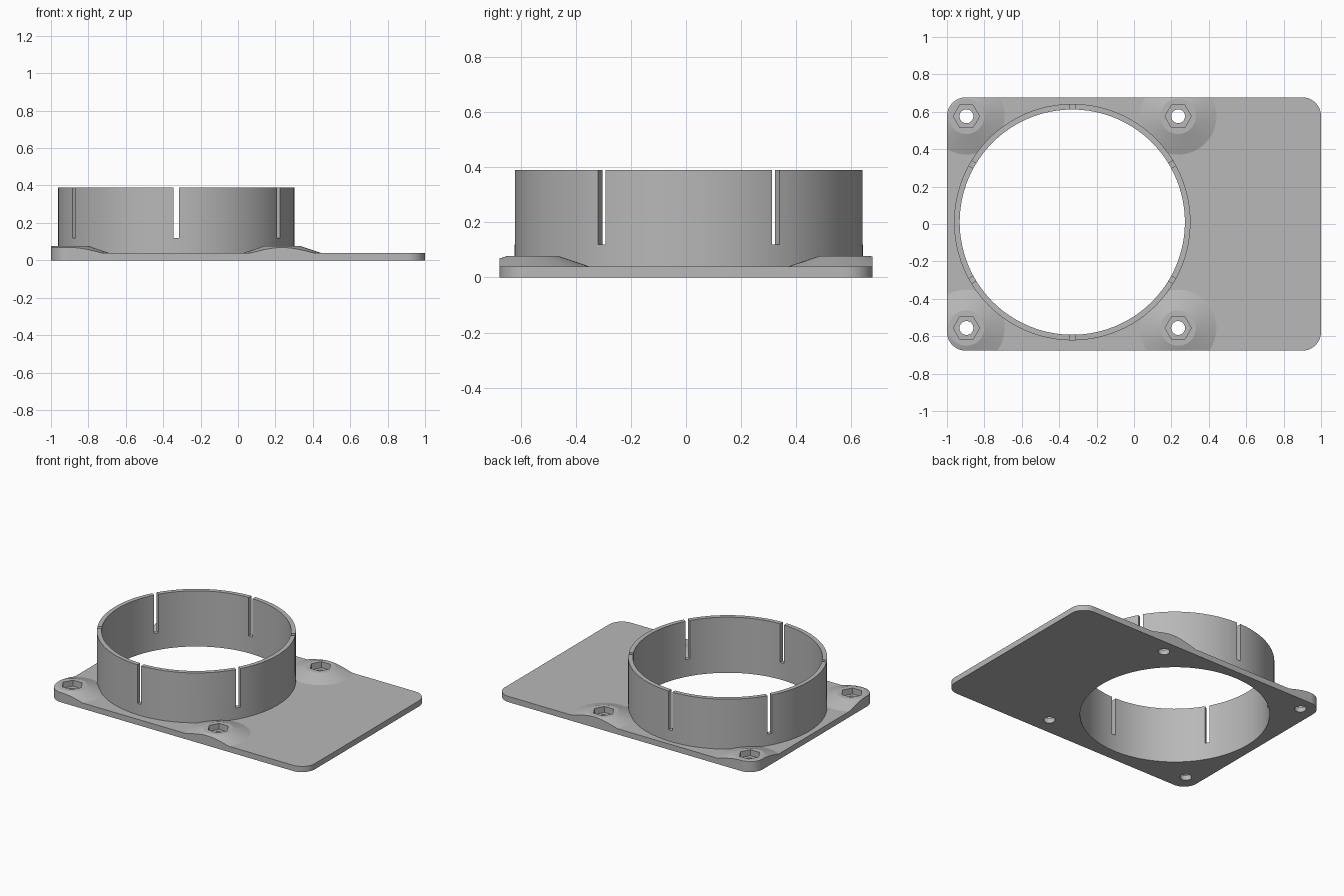
import bpy, math
from mathutils import Vector

cube = bpy.data.objects.get("Cube")
if cube:
    bpy.data.objects.remove(cube, do_unlink=True)

grey = bpy.data.materials.new("plain_grey")
grey.use_nodes = True
GREY = (0.48, 0.48, 0.48, 1)
grey.diffuse_color = GREY
grey.node_tree.nodes["Principled BSDF"].inputs["Base Color"].default_value = GREY

CX, CY = -0.33, 0.01            # collar centre
OFFSET = 0.566                  # screw spacing from the collar centre
SCREWS = [(CX + sx * OFFSET, CY + sy * OFFSET) for sx in (-1, 1) for sy in (-1, 1)]


def finish(name):
    ob = bpy.context.object
    ob.name = name
    ob.data.materials.clear()
    ob.data.materials.append(grey)
    return ob


def box(name, centre, size, turn=0):
    bpy.ops.mesh.primitive_cube_add(size=1, location=centre, rotation=(0, 0, turn))
    ob = finish(name)
    ob.scale = size
    return ob


def cone(name, x, y, r1, r2, z1, z2, sides):
    bpy.ops.mesh.primitive_cone_add(vertices=sides, radius1=r1, radius2=r2, depth=z2 - z1,
                                    location=(x, y, (z1 + z2) / 2))
    return finish(name)


def tube(name, x, y, r, z1, z2, sides):
    return cone(name, x, y, r, r, z1, z2, sides)


def combine(target, tool, operation):
    mod = target.modifiers.new(operation.lower(), 'BOOLEAN')
    mod.operation = operation
    mod.solver = 'EXACT'
    mod.object = tool
    bpy.context.view_layer.update()
    bpy.context.view_layer.objects.active = target
    bpy.ops.object.modifier_apply(modifier=mod.name)
    bpy.data.objects.remove(tool, do_unlink=True)


# Oversized slab with four sloped screw bosses
body = box("mounting_plate_with_collar", (0, 0, 0.02), (2.4, 1.8, 0.04))
for x, y in SCREWS:
    combine(body, cone("boss", x, y, 0.264, 0.095, 0.02, 0.077, 64), 'UNION')

# Trim everything to the rounded outline
HX, HY, R = 1.0, 0.677, 0.1
outline = []
for i, (sx, sy) in enumerate([(1, 1), (-1, 1), (-1, -1), (1, -1)]):
    for k in range(13):
        a = (i + k / 12) * math.pi / 2
        outline.append(Vector((sx * (HX - R) + R * math.cos(a),
                               sy * (HY - R) + R * math.sin(a))))
n = len(outline)
verts = [(p.x, p.y, z) for z in (-0.5, 0.5) for p in outline]
faces = [list(range(n))[::-1], list(range(n, 2 * n))]
faces += [(i, (i + 1) % n, n + (i + 1) % n, n + i) for i in range(n)]
mesh = bpy.data.meshes.new("outline")
mesh.from_pydata(verts, [], faces)
trim = bpy.data.objects.new("outline", mesh)
bpy.context.collection.objects.link(trim)
mesh.materials.append(grey)
combine(body, trim, 'INTERSECT')

# Round collar with its through opening
combine(body, tube("collar", CX, CY, 0.632, 0.02, 0.39, 128), 'UNION')
combine(body, tube("opening", CX, CY, 0.602, -0.2, 0.6, 128), 'DIFFERENCE')

# Six slots in the collar, cut in opposite pairs
for i in range(3):
    turn = math.radians(30 + 60 * i)
    combine(body, box("slot", (CX, CY, 0.32), (1.5, 0.03, 0.4), turn), 'DIFFERENCE')

# Screw holes with hexagonal nut pockets
for x, y in SCREWS:
    pocket = tube("nut_pocket", x, y, 0.07, 0.035, 0.2, 6)
    pocket.rotation_euler.z = math.radians(30)
    combine(body, pocket, 'DIFFERENCE')
    combine(body, tube("screw_hole", x, y, 0.037, -0.1, 0.2, 32), 'DIFFERENCE')

# Smooth curved walls, crisp edges
bpy.ops.object.select_all(action='DESELECT')
body.select_set(True)
bpy.context.view_layer.objects.active = body
bpy.ops.object.transform_apply(location=True, rotation=True, scale=True)
bpy.ops.object.shade_smooth_by_angle(angle=math.radians(15))
